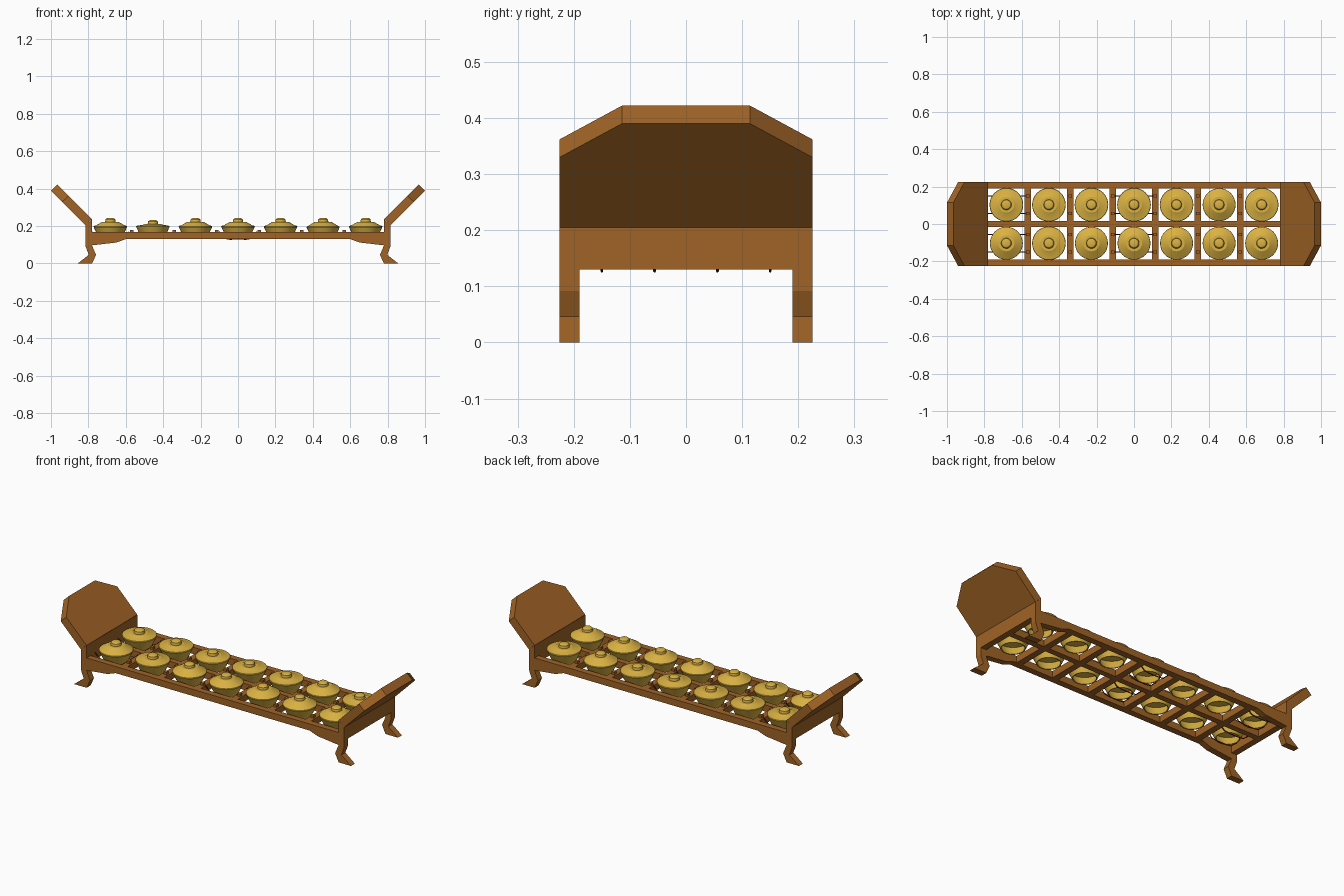
import bpy, bmesh, math
from mathutils import Vector

cube = bpy.data.objects.get("Cube")
if cube:
    bpy.data.objects.remove(cube, do_unlink=True)


def material(name, color):
    m = bpy.data.materials.new(name)
    m.use_nodes = True
    m.diffuse_color = (*color, 1)
    node = next(n for n in m.node_tree.nodes if n.type == 'BSDF_PRINCIPLED')
    node.inputs["Base Color"].default_value = (*color, 1)
    return m


WOOD = material("brown wood", (0.35, 0.125, 0.019))
BRASS = material("golden brass", (0.70, 0.44, 0.055))
CORD = material("dark red cord", (0.14, 0.012, 0.008))


def finish(name, bm, mat):
    bmesh.ops.recalc_face_normals(bm, faces=bm.faces)
    mesh = bpy.data.meshes.new(name)
    bm.to_mesh(mesh)
    bm.free()
    mesh.materials.append(mat)
    obj = bpy.data.objects.new(name, mesh)
    bpy.context.collection.objects.link(obj)
    return obj


def extrude(name, points, offset, mat=WOOD):
    """Solid made by pushing a flat outline along an offset."""
    bm = bmesh.new()
    face = bm.faces.new([bm.verts.new(p) for p in points])
    new = bmesh.ops.extrude_face_region(bm, geom=[face], use_keep_orig=True)
    moved = [v for v in new["geom"] if isinstance(v, bmesh.types.BMVert)]
    bmesh.ops.translate(bm, verts=moved, vec=Vector(offset))
    return finish(name, bm, mat)


def box(name, x0, x1, y0, y1, z0, z1):
    return extrude(name, [(x0, y0, z0), (x1, y0, z0), (x1, y1, z0), (x0, y1, z0)],
                   (0, 0, z1 - z0))


def side_profile(name, outline, side, y0, y1):
    return extrude(name, [(side * x, y0, z) for x, z in outline], (0, y1 - y0, 0))


def lathe(name, profile, location, steps=32):
    bm = bmesh.new()
    verts = [bm.verts.new((r, 0, z)) for r, z in profile]
    edges = [bm.edges.new(pair) for pair in zip(verts, verts[1:])]
    bmesh.ops.spin(bm, geom=verts + edges, axis=(0, 0, 1), cent=(0, 0, 0),
                   angle=math.tau, steps=steps)
    bmesh.ops.remove_doubles(bm, verts=bm.verts, dist=0.0001)
    obj = finish(name, bm, BRASS)
    obj.location = location
    bpy.ops.object.select_all(action='DESELECT')
    obj.select_set(True)
    bpy.context.view_layer.objects.active = obj
    bpy.ops.object.shade_smooth_by_angle(angle=math.radians(25))
    return obj


# Long rails
W = 0.225
RAIL = 0.19
LOW, TOP = 0.13, 0.167
box("front_rail", -0.78, 0.78, -W, -RAIL, LOW, TOP)
box("back_rail", -0.78, 0.78, RAIL, W, LOW, TOP)
box("middle_rail", -0.78, 0.78, -0.016, 0.016, LOW, TOP)

# End boards, flared panels, legs and brackets
board = [(0.78, LOW), (0.815, LOW), (0.815, 0.205), (0.78, 0.237)]
leg = [(0.78, LOW), (0.815, LOW), (0.815, 0.092), (0.798, 0.046),
       (0.857, 0), (0.78, 0), (0.759, 0.046), (0.78, 0.095)]
bracket = [(0.78, LOW), (0.78, 0.097), (0.65, 0.112), (0.6, LOW)]
panel = [(-W, 0), (W, 0), (W, 0.125), (0.114, 0.185), (-0.114, 0.185), (-W, 0.125)]
for side, end in ((-1, "right"), (1, "left")):
    side_profile(end + "_end_board", board, side, -W, W)
    extrude(end + "_flared_panel",
            [(side * (0.815 + t), y, 0.205 + t) for y, t in panel],
            (-side * 0.034, 0, 0.032))
    for y0, y1, row in ((-W, -RAIL, "front"), (RAIL, W, "back")):
        side_profile(f"{row}_{end}_leg", leg, side, y0, y1)
        side_profile(f"{row}_{end}_bracket", bracket, side, y0, y1)

# Crossbars with cord pegs
PITCH = 0.2275
ROW_Y = 0.103
CORD_OFFSET = 0.047
cord_lines = [s * ROW_Y + t * CORD_OFFSET for s in (-1, 1) for t in (-1, 1)]
for i in range(6):
    x = (i - 2.5) * PITCH
    box("crossbar", x - 0.018, x + 0.018, -RAIL, RAIL, LOW, TOP)
    for y in cord_lines:
        box("cord_peg", x - 0.009, x + 0.009, y - 0.009, y + 0.009, TOP, 0.18)

# Gong kettles: hollow bowls with a knob on top
bowl = [(0, 0.19), (0.08, 0.187), (0.056, 0.136), (0.061, 0.135)]
domed = bowl + [(0.088, 0.192), (0.087, 0.197), (0.048, 0.22), (0.043, 0.223),
                (0.028, 0.223), (0.026, 0.235), (0.02, 0.241), (0.012, 0.243), (0, 0.243)]
flat = bowl + [(0.09, 0.197), (0.088, 0.201), (0.048, 0.208), (0.043, 0.211),
               (0.028, 0.211), (0.026, 0.225), (0.02, 0.23), (0.012, 0.232), (0, 0.232)]
for i in range(7):
    x = (i - 3) * PITCH
    lathe("front_gong", flat if i == 1 else domed, (x, -ROW_Y, 0))
    lathe("back_gong", domed if i == 5 else flat, (x, ROW_Y, 0))

# Cords slung below the first and middle kettles
for i, dip in ((0, 0.133), (3, 0.127)):
    x = (i - 3) * PITCH
    for y in cord_lines:
        curve = bpy.data.curves.new("support_cord", 'CURVE')
        curve.dimensions = '3D'
        curve.bevel_depth = 0.0025
        curve.bevel_resolution = 1
        spline = curve.splines.new('POLY')
        path = [(-0.1, 0.17), (-0.06, dip + 0.004), (-0.03, dip),
                (0.03, dip), (0.06, dip + 0.004), (0.1, 0.17)]
        spline.points.add(len(path) - 1)
        for point, (dx, z) in zip(spline.points, path):
            point.co = (x + dx, y, z, 1)
        curve.materials.append(CORD)
        cord = bpy.data.objects.new("support_cord", curve)
        bpy.context.collection.objects.link(cord)
